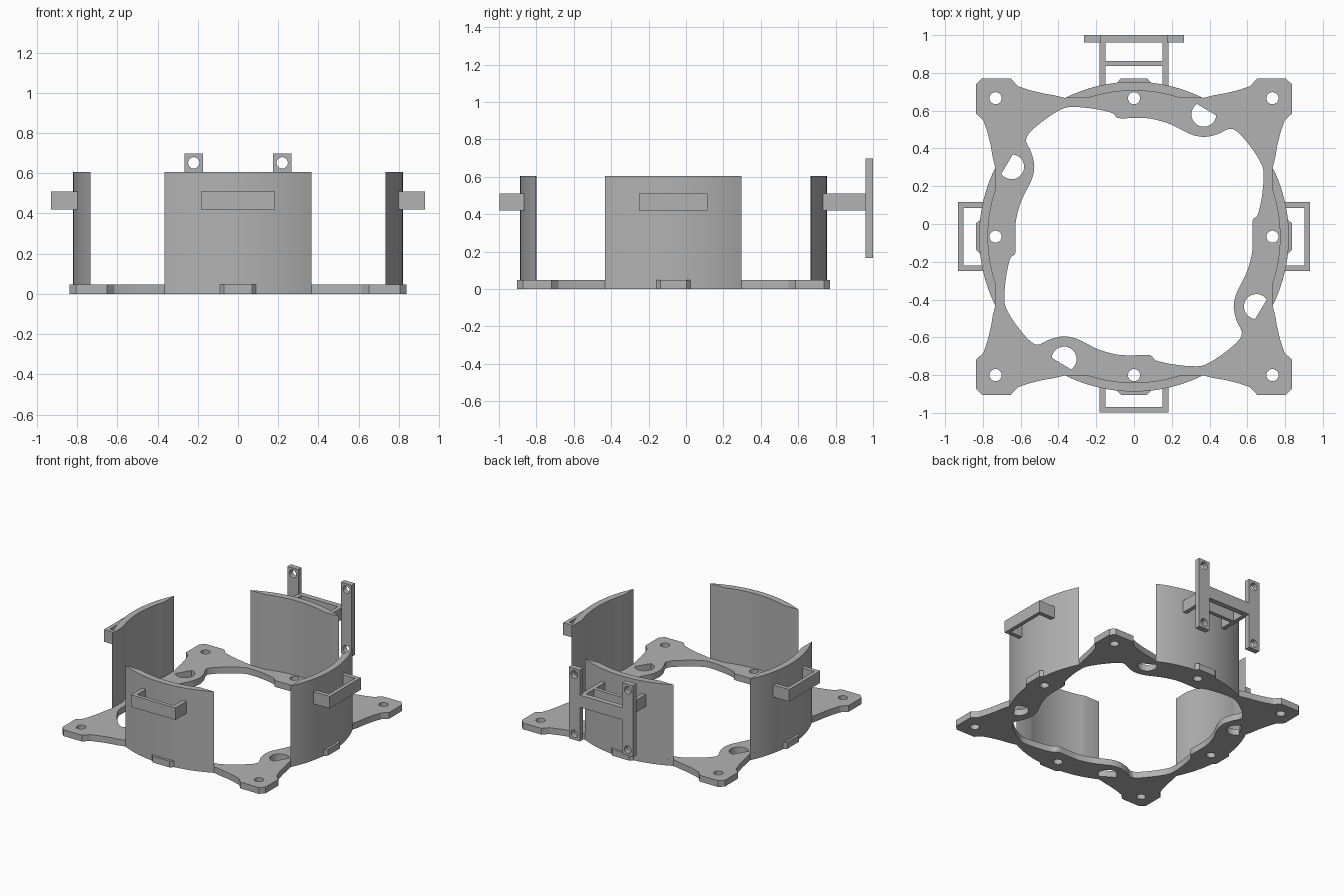
import bpy, math
from math import sin, cos, pi, radians
from mathutils import Matrix, Vector

if "Cube" in bpy.data.objects:
    bpy.data.objects.remove(bpy.data.objects["Cube"])

CY = -0.067                      # ring centre in y
T = 0.047                        # base thickness
R_OUT, R_IN, FLAT = 0.82, 0.773, 0.733

grey = bpy.data.materials.new("light grey")
grey.diffuse_color = (0.45, 0.45, 0.45, 1)
grey.use_nodes = True
grey.node_tree.nodes["Principled BSDF"].inputs["Base Color"].default_value = grey.diffuse_color


def turn(pts, k):
    """Rotate 2D points clockwise by k quarter turns."""
    for _ in range(k):
        pts = [(y, -x) for x, y in pts]
    return pts


def arc(r, a0, a1, n, cx=0, cy=0):
    """Arc points, angles in radians measured from +x."""
    return [(cx + r * cos(a0 + (a1 - a0) * i / n),
             cy + r * sin(a0 + (a1 - a0) * i / n)) for i in range(n + 1)]


def circle(r, cx, cy, n=24):
    return arc(r, 0, 2 * pi, n, cx, cy)[:-1]


def smooth_loop(pts, n=4):
    """Closed Catmull-Rom curve through the points."""
    out, m = [], len(pts)
    for i in range(m):
        a, b, c, d = (Vector(pts[(i + j) % m]) for j in (-1, 0, 1, 2))
        for s in range(n):
            t = s / n
            p = 0.5 * (2 * b + (c - a) * t + (2 * a - 5 * b + 4 * c - d) * t * t
                       + (3 * b - a - 3 * c + d) * t ** 3)
            out.append((p.x, p.y))
    return out


def extrude(name, loops, z0, z1, matrix=None):
    """Solid from closed 2D loops (inner loops become holes)."""
    cu = bpy.data.curves.new(name, 'CURVE')
    cu.dimensions, cu.fill_mode, cu.extrude = '2D', 'BOTH', (z1 - z0) / 2
    for loop in loops:
        sp = cu.splines.new('POLY')
        sp.points.add(len(loop) - 1)
        for p, (x, y) in zip(sp.points, loop):
            p.co = (x, y, 0, 1)
        sp.use_cyclic_u = True
    ob = bpy.data.objects.new(name, cu)
    bpy.context.collection.objects.link(ob)
    bpy.ops.object.select_all(action='DESELECT')
    bpy.context.view_layer.objects.active = ob
    ob.select_set(True)
    bpy.ops.object.convert(target='MESH')
    ob = bpy.context.object
    ob.name = name
    ob.data.transform(Matrix.Translation((0, 0, (z0 + z1) / 2)))
    ob.data.transform(matrix or Matrix.Translation((0, CY, 0)))
    bpy.ops.object.mode_set(mode='EDIT')
    bpy.ops.mesh.select_all(action='SELECT')
    bpy.ops.mesh.remove_doubles(threshold=0.0001)
    bpy.ops.mesh.normals_make_consistent(inside=False)
    bpy.ops.object.mode_set(mode='OBJECT')
    ob.data.materials.clear()
    ob.data.materials.append(grey)
    bpy.ops.object.shade_smooth_by_angle(angle=radians(25))
    return ob


# Base plate: one quarter of each outline, repeated four times
end = math.asin(0.365 / R_OUT)
tab = math.asin(0.09 / R_OUT)
edge = (arc(R_OUT, pi / 2 + end, pi / 2 + tab, 8)
        + [(-0.07, 0.837), (0.07, 0.837)]
        + arc(R_OUT, pi / 2 - tab, pi / 2 - end, 8))
flare = [(0.42, 0.748), (0.48, 0.758), (0.55, 0.775), (0.615, 0.797), (0.652, 0.837)]
outer_q = ([(-x, y) for x, y in reversed(flare)] + edge + flare
           + [(0.805, 0.837), (0.837, 0.805)])
inner_q = [(-0.381, 0.676), (-0.312, 0.686), (-0.206, 0.676), (-0.116, 0.655),
           (-0.085, 0.628), (0, 0.628), (0.085, 0.625), (0.18, 0.60),
           (0.254, 0.565), (0.312, 0.538), (0.376, 0.528), (0.444, 0.543),
           (0.524, 0.57), (0.61, 0.485)]
outer, inner, holes = [], [], []
d_hole = arc(0.066, radians(124), radians(354), 20, 0.37, 0.648)
for k in range(4):
    outer += turn(outer_q, k)
    inner += turn(inner_q, k)
    holes += [turn(circle(0.032, 0.733, 0.733), k),
              turn(circle(0.032, 0, 0.733), k), turn(d_hole, k)]
extrude("base_plate", [outer, smooth_loop(inner)] + holes, 0, T)

# Curved walls, flattened inside near their ends
ie = math.acos(FLAT / R_IN)
wall = (arc(R_OUT, pi / 2 + end, pi / 2 - end, 24)
        + arc(R_IN, pi / 2 - ie, pi / 2 + ie, 16))
# Strap loops: U-shaped frames rooted in the walls
loop_out, loop_in, w_out, w_in = 0.931, 0.903, 0.183, 0.152
root = 0.785
strap = [(-w_out, root), (-w_out, loop_out), (w_out, loop_out), (w_out, root),
         (w_in, root), (w_in, loop_in), (-w_in, loop_in), (-w_in, root)]
for k, side in enumerate(("back", "right", "front", "left")):
    extrude(side + "_wall", [turn(wall, k)], 0, 0.605)
    extrude(side + "_strap_loop", [turn(strap, k)], 0.42, 0.51)

# Rear mount: longer arms and end bar reaching the posts
y1, y2 = 0.96 - CY, 1.0 - CY
arms = [(-w_out, 0.92), (-w_out, y2), (w_out, y2), (w_out, 0.92),
        (w_in, 0.92), (w_in, y1), (-w_in, y1), (-w_in, 0.92)]
extrude("rear_mount_arms", [arms], 0.42, 0.51)

# Upright posts with screw holes, drawn in x-z and extruded along y
upright = Matrix(((1, 0, 0, 0), (0, 0, 1, 0), (0, 1, 0, 0), (0, 0, 0, 1)))
for s, side in ((-1, "left"), (1, "right")):
    post = [(s * 0.175, 0.165), (s * 0.265, 0.165), (s * 0.265, 0.697), (s * 0.175, 0.697)]
    extrude(side + "_mount_post",
            [post, circle(0.028, s * 0.22, 0.652), circle(0.028, s * 0.22, 0.21)],
            0.96, 1.0, upright)
